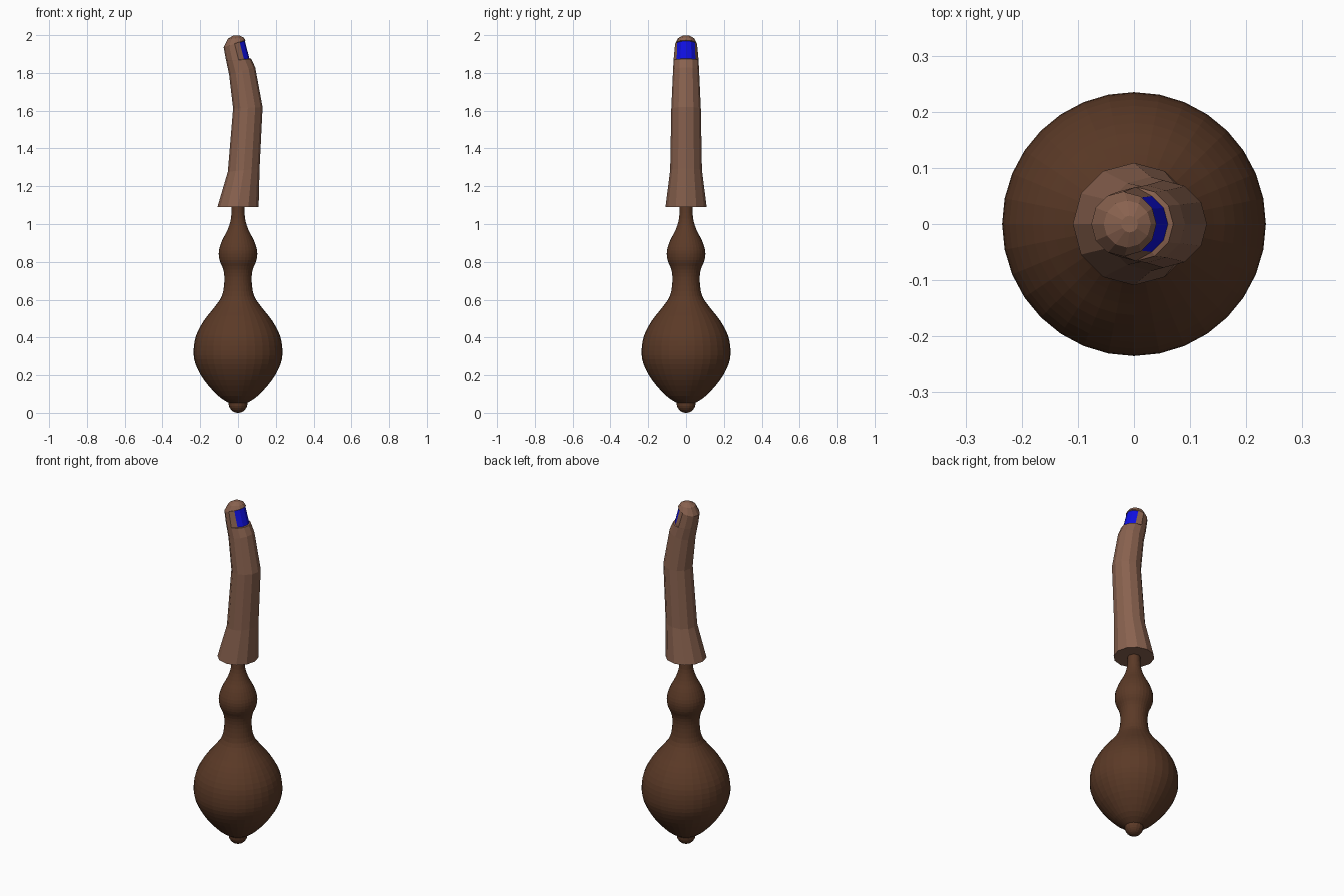
import bpy, bmesh, math

if "Cube" in bpy.data.objects:
    bpy.data.objects.remove(bpy.data.objects["Cube"])


def material(name, rgb):
    m = bpy.data.materials.new(name)
    m.diffuse_color = (*rgb, 1)
    m.use_nodes = True
    m.node_tree.nodes["Principled BSDF"].inputs["Base Color"].default_value = m.diffuse_color
    return m


dark_wood = material("dark brown", (0.105, 0.042, 0.020))
light_wood = material("light brown", (0.25, 0.122, 0.078))
blue = material("blue", (0.005, 0.005, 0.75))


def loft(name, rows, sides, mats, point, pick=lambda row, ang: 0):
    """Skin a stack of rings; point(row, angle) gives each vertex."""
    bm = bmesh.new()
    step = math.tau / sides
    rings = [[bm.verts.new(point(r, i * step)) for i in range(sides)] for r in rows]
    for k in range(len(rings) - 1):
        for i in range(sides):
            j = (i + 1) % sides
            f = bm.faces.new((rings[k][i], rings[k][j], rings[k + 1][j], rings[k + 1][i]))
            f.material_index = pick(k, (i + 0.5) * step)
    bm.faces.new(rings[0][::-1])
    bm.faces.new(rings[-1])
    me = bpy.data.meshes.new(name)
    bm.to_mesh(me)
    bm.free()
    for m in mats:
        me.materials.append(m)
    ob = bpy.data.objects.new(name, me)
    bpy.context.collection.objects.link(ob)
    return ob


def refine(pts, n):
    """Catmull-Rom curve through the profile points."""
    out = []
    p = [pts[0]] + pts + [pts[-1]]
    for k in range(1, len(p) - 2):
        for s in range(n):
            t = s / n
            out.append(tuple(
                0.5 * (2 * b + (c - a) * t + (2 * a - 5 * b + 4 * c - d) * t * t
                       + (3 * b - a - 3 * c + d) * t ** 3)
                for a, b, c, d in zip(p[k - 1], p[k], p[k + 1], p[k + 2])))
    return out + [pts[-1]]


def turned(row, a):
    r, z = row
    return (r * math.cos(a), r * math.sin(a), z)


# turned handle: bulb, waist, bead and thin neck as (radius, z)
handle = [(0.045, 0.05), (0.105, 0.09), (0.18, 0.175), (0.225, 0.26), (0.235, 0.33),
          (0.222, 0.41), (0.18, 0.49), (0.125, 0.56), (0.085, 0.62), (0.072, 0.70),
          (0.078, 0.76), (0.098, 0.81), (0.101, 0.86), (0.083, 0.915), (0.055, 0.97),
          (0.037, 1.03), (0.033, 1.11)]
loft("handle", refine(handle, 3), 32, [dark_wood], turned)

# rounded end knob
knob = [(0.05 * math.sin(t), 0.05 - 0.05 * math.cos(t))
        for t in [0.08 + i * (math.pi / 2 - 0.08) / 6 for i in range(7)]]
loft("end_knob", knob + [(0.045, 0.07)], 16, [dark_wood], turned)

# bent finger: (centre x, z, radius, tilt, nail recess scale)
finger = [(0.0, 1.09, 0.109, 0, 1), (0.03, 1.285, 0.084, 0.1, 1),
          (0.052, 1.615, 0.078, 0.05, 1), (0.022, 1.81, 0.069, 0.28, 1),
          (0.004, 1.868, 0.066, 0.1, 1), (0.003, 1.870, 0.066, 0.1, 0.87),
          (-0.018, 1.953, 0.058, 0.3, 0.93), (-0.017, 1.956, 0.057, 0.3, 1),
          (-0.012, 1.984, 0.042, 0.08, 1), (-0.008, 1.999, 0.015, 0, 1)]


def bent(row, a):
    x, z, r, tilt, recess = row
    if math.cos(a) > 0.49:
        r *= recess
    dx = r * math.cos(a)
    return (x + dx, r * math.sin(a), z + tilt * dx)


# nail colour goes on the recessed band facing +x
loft("finger", finger, 12, [light_wood, blue], bent,
     lambda k, a: 1 if k == 5 and math.cos(a) > 0.5 else 0)
